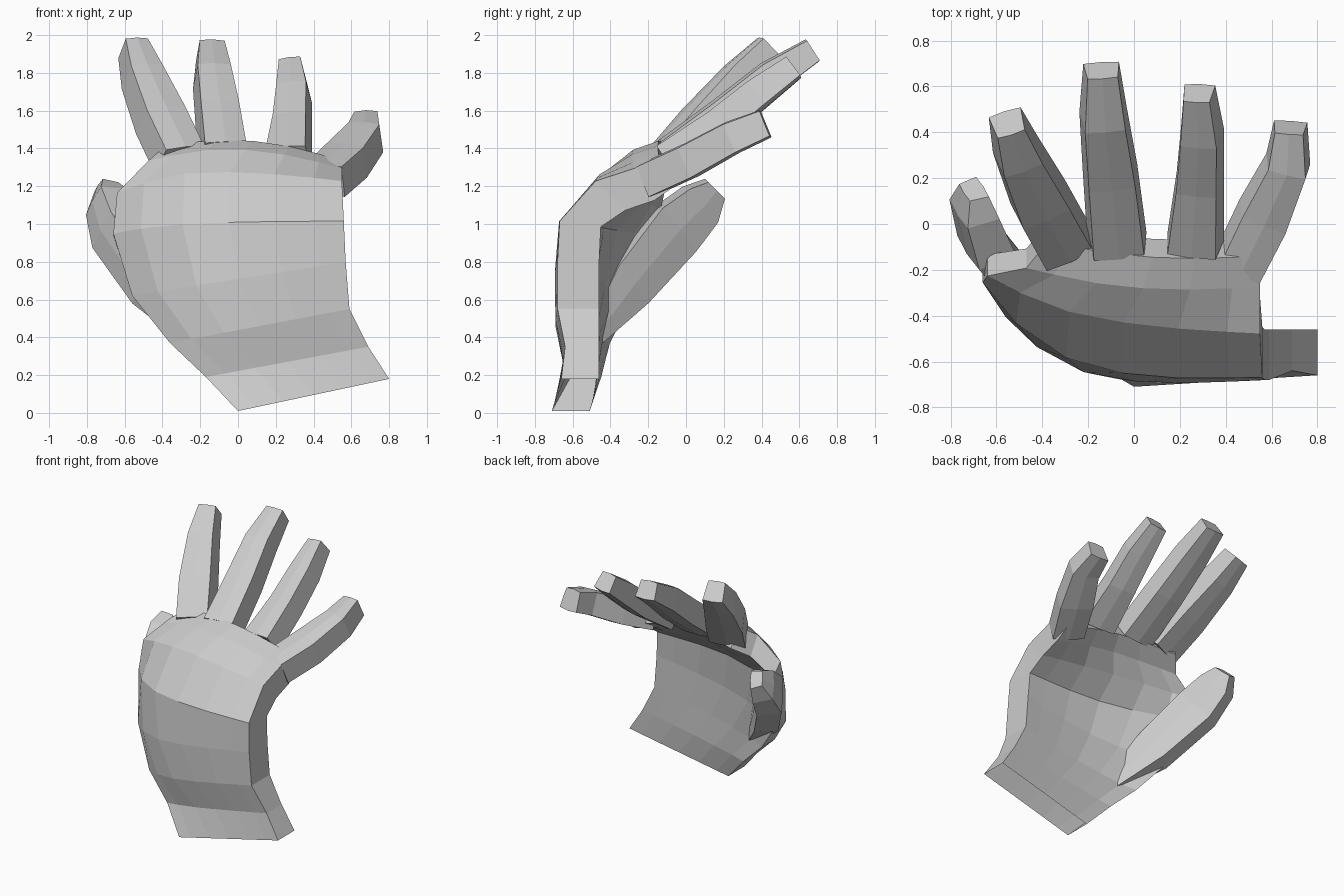
import bpy, bmesh, math
from mathutils import Vector

cube = bpy.data.objects.get("Cube")
if cube:
    bpy.data.objects.remove(cube)

mat = bpy.data.materials.new("pale_grey")
mat.use_nodes = True
GREY = (0.6, 0.6, 0.6, 1)
mat.diffuse_color = GREY
mat.node_tree.nodes["Principled BSDF"].inputs["Base Color"].default_value = GREY


def loft(name, rings, open_start=False):
    """Skin a list of equal-length point rings and cap the ends."""
    bm = bmesh.new()
    loops = [[bm.verts.new(p) for p in ring] for ring in rings]
    for a, b in zip(loops, loops[1:]):
        for i in range(len(a)):
            j = (i + 1) % len(a)
            bm.faces.new((a[i], a[j], b[j], b[i]))
    if not open_start:
        bm.faces.new(loops[0])
    bm.faces.new(loops[-1])
    bmesh.ops.recalc_face_normals(bm, faces=bm.faces)
    mesh = bpy.data.meshes.new(name)
    bm.to_mesh(mesh)
    bm.free()
    mesh.materials.append(mat)
    obj = bpy.data.objects.new(name, mesh)
    bpy.context.collection.objects.link(obj)
    return obj


def slab_ring(left, right, half, thin, bow, skew, tilt):
    """Bowed palm section, thinning to a fraction of its depth at the thumb edge."""
    left, right = Vector(left), Vector(right)
    a = math.radians(tilt)
    n = Vector((0, -math.cos(a), math.sin(a)))
    front, back = [], []
    for u in (0, 0.12, 0.3, 0.5, 0.7, 0.88, 1):
        mid = left.lerp(right, u) + n * bow * math.sin(math.pi * u ** skew)
        depth = n * half * (thin + (1 - thin) * min(1, u / 0.3))
        front.append(mid + depth)
        back.append(mid - depth)
    return front + back[::-1]


def digit(name, normal, sections):
    """Finger with a narrower front face; sections are (centre, width, thickness)."""
    pts = [Vector(s[0]) for s in sections]
    rings = []
    for i, (c, w, t) in enumerate(sections):
        along = (pts[min(i + 1, len(pts) - 1)] - pts[max(i - 1, 0)]).normalized()
        side = along.cross(Vector(normal)).normalized()
        up = side.cross(along)
        shape = [(-0.88, 0.95), (0, 1.05), (0.88, 0.95), (1.04, -0.95), (0, -1.05), (-1.04, -0.95)]
        rings.append([pts[i] + side * x * w / 2 + up * y * t / 2 for x, y in shape])
    return loft(name, rings)


# Palm, wrist and open flared cuff
loft("palm_and_cuff", [slab_ring(*r) for r in (
    ((0.0, -0.61, 0.01), (0.8, -0.56, 0.18), 0.1, 1, 0, 1, 0),
    ((-0.17, -0.53, 0.19), (0.69, -0.55, 0.35), 0.09, 0.9, 0.02, 0.7, 0),
    ((-0.36, -0.48, 0.37), (0.59, -0.57, 0.55), 0.11, 0.7, 0.06, 0.7, 0),
    ((-0.56, -0.34, 0.62), (0.57, -0.57, 0.8), 0.11, 0.6, 0.13, 0.7, 0),
    ((-0.66, -0.19, 0.94), (0.56, -0.56, 1.0), 0.11, 0.6, 0.18, 0.7, 8),
    ((-0.64, -0.18, 1.12), (0.55, -0.4, 1.15), 0.11, 0.6, 0.09, 0.8, 45),
    ((-0.47, -0.15, 1.27), (0.55, -0.22, 1.21), 0.1, 0.8, 0.08, 1, 58),
    ((-0.38, -0.04, 1.35), (0.54, -0.1, 1.27), 0.08, 1, 0.07, 1, 60),
)], open_start=True)

# Four fingers, fanned out and leaning back
digit("index_finger", (0.18, -0.6, 0.8), (
    ((-0.3, -0.1, 1.34), 0.25, 0.19),
    ((-0.4, 0.08, 1.55), 0.25, 0.19),
    ((-0.5, 0.29, 1.78), 0.2, 0.18),
    ((-0.55, 0.44, 1.93), 0.14, 0.15)))
digit("middle_finger", (0.06, -0.6, 0.8), (
    ((-0.07, -0.1, 1.36), 0.25, 0.18),
    ((-0.1, 0.2, 1.58), 0.23, 0.18),
    ((-0.13, 0.45, 1.78), 0.2, 0.17),
    ((-0.14, 0.67, 1.92), 0.15, 0.13)))
digit("ring_finger", (-0.12, -0.6, 0.8), (
    ((0.26, -0.1, 1.34), 0.24, 0.17),
    ((0.28, 0.17, 1.52), 0.2, 0.17),
    ((0.29, 0.38, 1.69), 0.18, 0.16),
    ((0.28, 0.57, 1.83), 0.13, 0.13)))
digit("little_finger", (-0.06, -0.5, 0.85), (
    ((0.46, -0.19, 1.24), 0.22, 0.18),
    ((0.57, 0.03, 1.34), 0.23, 0.18),
    ((0.67, 0.25, 1.46), 0.19, 0.17),
    ((0.68, 0.42, 1.53), 0.14, 0.15)))

# Broad thumb growing out of the palm edge, flat sides turned outward
digit("thumb", (-0.84, -0.54, 0), (
    ((-0.21, -0.52, 0.38), 0.1, 0.08),
    ((-0.45, -0.33, 0.67), 0.26, 0.18),
    ((-0.65, -0.08, 0.97), 0.3, 0.18),
    ((-0.7, 0.07, 1.11), 0.24, 0.15),
    ((-0.7, 0.15, 1.19), 0.13, 0.09)))
